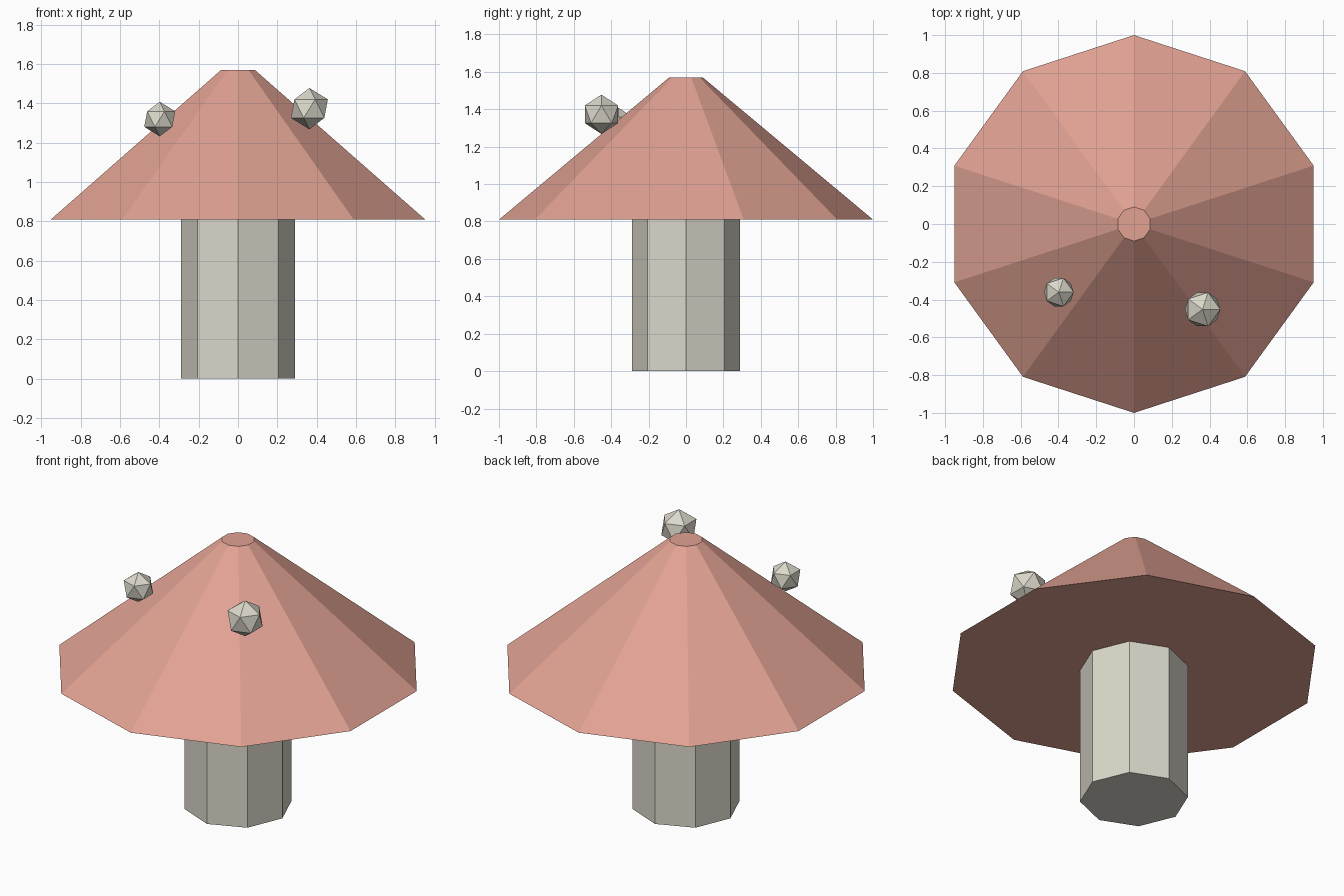
import bpy

if "Cube" in bpy.data.objects:
    bpy.data.objects.remove(bpy.data.objects["Cube"])


def make_material(name, color):
    mat = bpy.data.materials.new(name)
    mat.diffuse_color = (*color, 1.0)
    mat.use_nodes = True
    mat.node_tree.nodes["Principled BSDF"].inputs["Base Color"].default_value = mat.diffuse_color
    return mat


salmon = make_material("salmon", (0.75, 0.36, 0.29))
cream = make_material("cream", (0.71, 0.68, 0.59))


def finish(name, mat):
    obj = bpy.context.object
    obj.name = name
    obj.data.materials.append(mat)


def frustum(name, sides, r_bottom, r_top, z0, z1, mat):
    bpy.ops.mesh.primitive_cone_add(vertices=sides, radius1=r_bottom, radius2=r_top,
                                    depth=z1 - z0, location=(0, 0, (z0 + z1) / 2))
    finish(name, mat)


# Eight-sided stem and ten-sided cap with a small flat top
frustum("stem", 8, 0.29, 0.29, 0.0, 0.81, cream)
frustum("cap", 10, 1.0, 0.09, 0.81, 1.57, salmon)

# Faceted spots sitting on the front slopes of the cap
spots = [("spot_right", (0.363, -0.452, 1.373), 0.105),
         ("spot_left", (-0.398, -0.361, 1.32), 0.088)]
for name, location, radius in spots:
    bpy.ops.mesh.primitive_ico_sphere_add(subdivisions=1, radius=radius, location=location)
    finish(name, cream)
